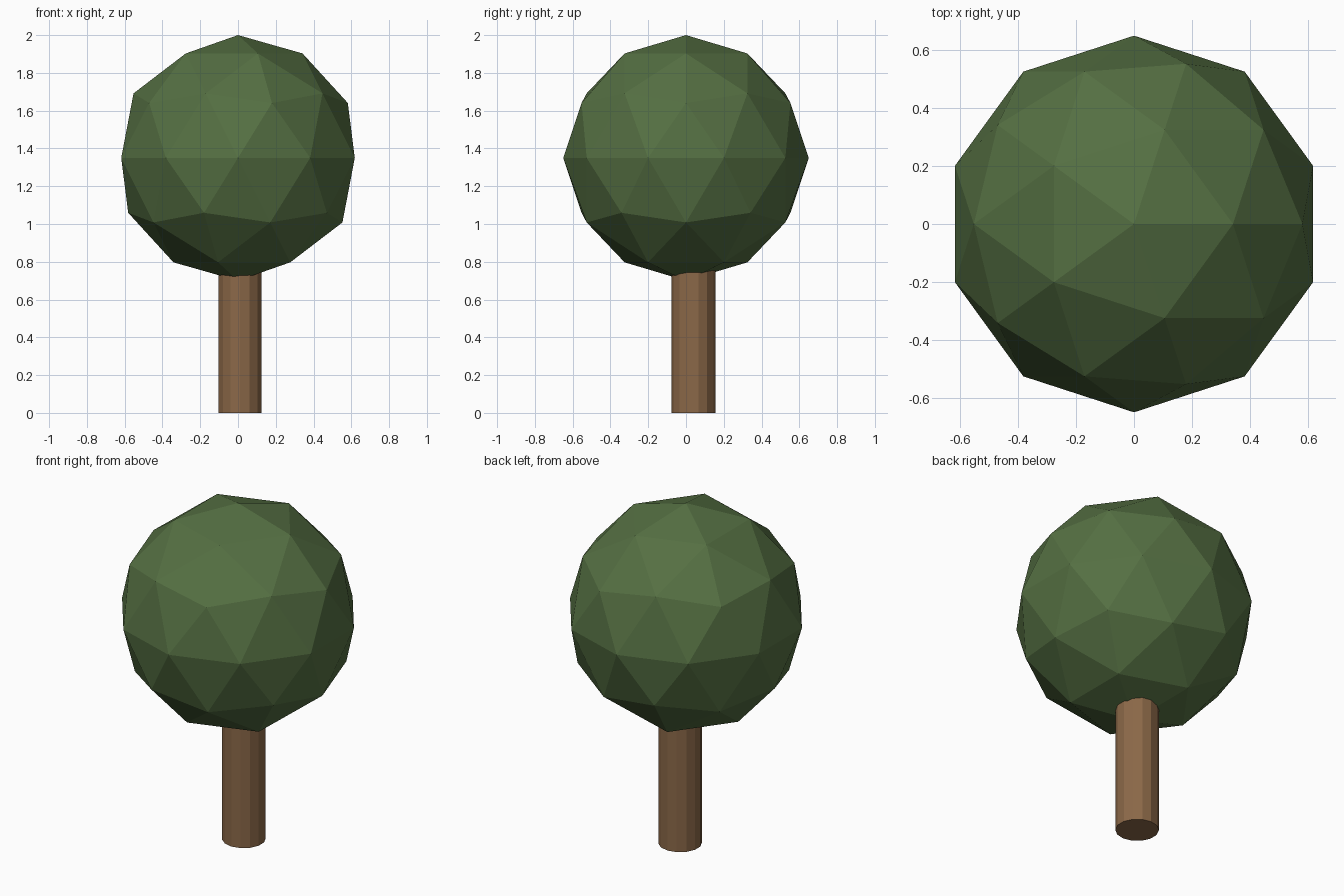
import bpy

if "Cube" in bpy.data.objects:
    bpy.data.objects.remove(bpy.data.objects["Cube"])


def paint(obj, name, color):
    mat = bpy.data.materials.new(name)
    mat.diffuse_color = (*color, 1.0)
    mat.use_nodes = True
    mat.node_tree.nodes["Principled BSDF"].inputs["Base Color"].default_value = mat.diffuse_color
    obj.data.materials.append(mat)


# Trunk: slim faceted post, slightly off centre, its top buried in the crown
TRUNK_HEIGHT = 0.85
bpy.ops.mesh.primitive_cylinder_add(vertices=14, radius=0.117, depth=TRUNK_HEIGHT,
                                    location=(0.011, 0.039, TRUNK_HEIGHT / 2))
trunk = bpy.context.object
trunk.name = "trunk"
paint(trunk, "bark brown", (0.26, 0.14, 0.065))

# Crown: flat-shaded low-poly ball
bpy.ops.mesh.primitive_ico_sphere_add(subdivisions=2, radius=0.65, location=(0, 0, 1.35))
crown = bpy.context.object
crown.name = "crown"
paint(crown, "leaf green", (0.09, 0.16, 0.055))
